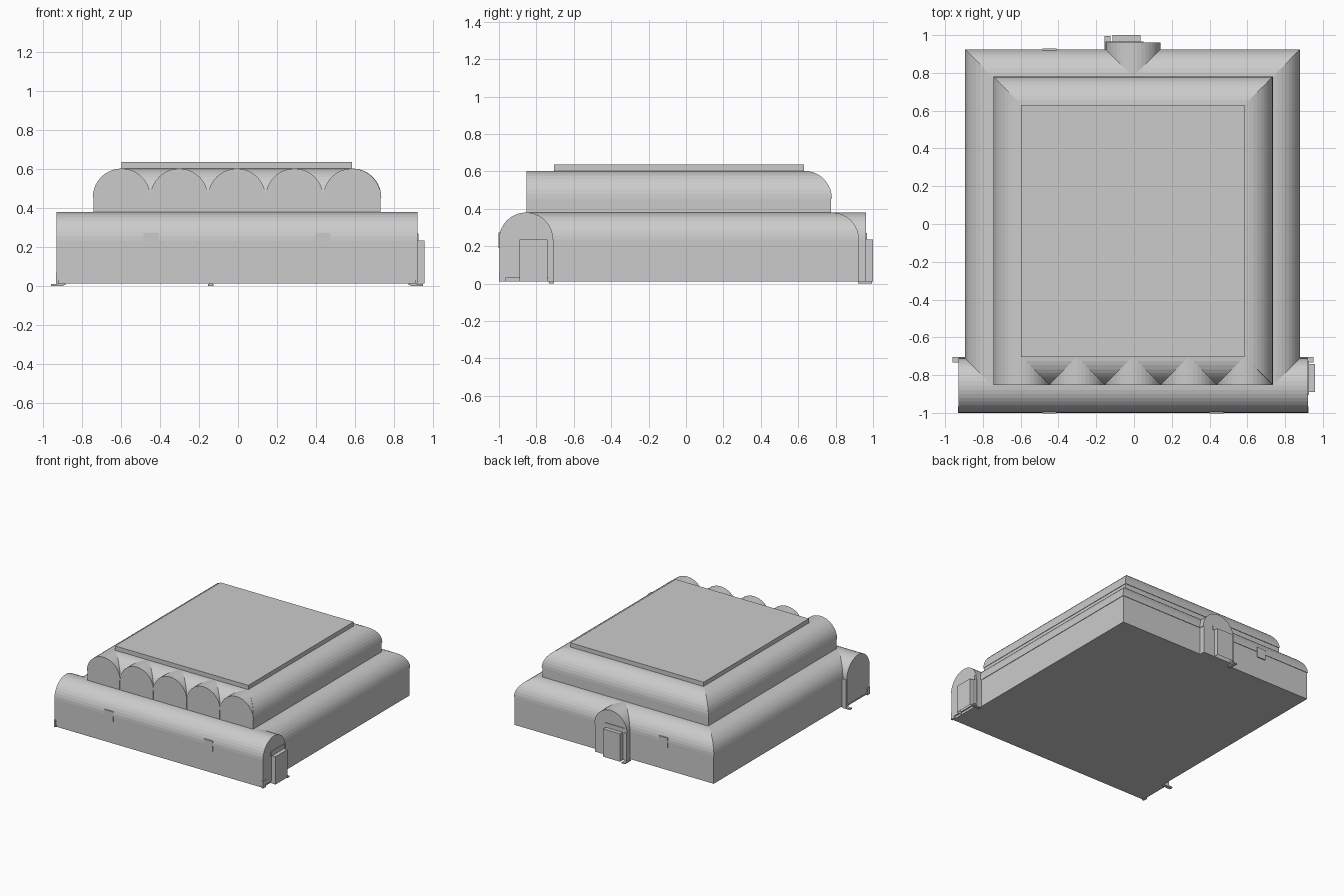
import bpy, bmesh, math

cube = bpy.data.objects.get("Cube")
if cube:
    bpy.data.objects.remove(cube, do_unlink=True)

grey = bpy.data.materials.new("plain_grey")
grey.use_nodes = True
colour = (0.6, 0.6, 0.6, 1)
grey.diffuse_color = colour
grey.node_tree.nodes["Principled BSDF"].inputs["Base Color"].default_value = colour

STEPS = 10      # facets in a quarter vault
LIP = 0.004     # eave overhang above the walls


def finish(name, bm):
    bmesh.ops.recalc_face_normals(bm, faces=bm.faces)
    mesh = bpy.data.meshes.new(name)
    bm.to_mesh(mesh)
    bm.free()
    mesh.materials.append(grey)
    obj = bpy.data.objects.new(name, mesh)
    bpy.context.collection.objects.link(obj)
    return obj


def loft(name, rings, open_bottom=False):
    bm = bmesh.new()
    loops = [[bm.verts.new(p) for p in ring] for ring in rings]
    for low, high in zip(loops, loops[1:]):
        for i in range(len(low)):
            j = (i + 1) % len(low)
            bm.faces.new((low[i], low[j], high[j], high[i]))
    if not open_bottom:
        bm.faces.new(loops[0][::-1])
    bm.faces.new(loops[-1])
    return finish(name, bm)


def rect(x0, x1, y0, y1, z):
    return [(x0, y0, z), (x1, y0, z), (x1, y1, z), (x0, y1, z)]


def box(name, x, y, z, open_bottom=False):
    return loft(name, [rect(*x, *y, z[0]), rect(*x, *y, z[1])], open_bottom)


def tier(name, x, y, z0, eave, r, round_front):
    """Block with a rounded, mitred roof edge over slightly recessed walls."""
    levels = [(LIP, z0), (LIP, eave)]
    for i in range(STEPS + 1):
        a = math.pi / 2 * i / STEPS
        levels.append((r * (1 - math.cos(a)), eave + r * math.sin(a)))
    rings = []
    for d, z in levels:
        front = y[0] + (d if round_front else 0)
        rings.append(rect(x[0] + d, x[1] - d, front, y[1] - d, z))
    return loft(name, rings)


def vault(name, centre, r, ends, z0, eave, along_x=False):
    """Barrel vault on straight walls."""
    outline = [(centre - r + LIP, z0), (centre - r + LIP, eave)]
    for i in range(2 * STEPS + 1):
        a = math.pi * (1 - i / (2 * STEPS))
        outline.append((centre + r * math.cos(a), eave + r * math.sin(a)))
    outline += [(centre + r - LIP, eave), (centre + r - LIP, z0)]
    rings = [[(e, s, z) if along_x else (s, e, z) for s, z in outline] for e in ends]
    return loft(name, rings)


# Lower storey, front hall and plinth
tier("lower_storey", (-0.895, 0.88), (-0.855, 0.925), 0.012, 0.235, 0.145, False)
vault("front_hall", -0.855, 0.145, (-0.93, 0.92), 0.03, 0.235, along_x=True)
box("front_plinth", (-0.92, 0.91), (-0.99, -0.72), (0.012, 0.03))

# Upper storey with five vaulted bays at the front
tier("upper_storey", (-0.745, 0.735), (-0.85, 0.78), 0.37, 0.455, 0.148, True)
for i in range(5):
    vault(f"front_bay_{i + 1}", -0.597 + 0.2955 * i, 0.148, (-0.852, -0.69), 0.37, 0.455)
box("roof_slab", (-0.597, 0.585), (-0.705, 0.63), (0.60, 0.637))

# Back porch
vault("back_porch", -0.005, 0.145, (0.78, 0.962), 0.012, 0.235)
box("back_door", (-0.115, 0.035), (0.95, 1.0), (0.012, 0.235), True)
box("back_door_lintel", (-0.13, 0.05), (0.96, 0.967), (0.235, 0.27))
box("back_downpipe", (-0.15, -0.13), (0.92, 0.968), (0.005, 0.235))
box("back_foot", (-0.155, -0.125), (0.92, 0.995), (0.0, 0.01))

# Side door on the end of the front hall
box("side_door", (0.91, 0.957), (-0.89, -0.74), (0.012, 0.235), True)
box("side_door_lintel", (0.92, 0.926), (-0.905, -0.725), (0.235, 0.27))

# Downpipes and corner guards at both ends of the front hall
for label, end, s in (("left", 0.92, 1), ("right", -0.93, -1)):
    def span(a, b):
        return tuple(sorted((end + s * a, end + s * b)))
    box(f"{label}_downpipe", span(-0.045, -0.004), (-0.735, -0.705), (0.005, 0.235))
    box(f"{label}_foot", span(-0.035, 0.03), (-0.732, -0.705), (0.0, 0.01))
    box(f"{label}_corner_guard", span(-0.012, 0.003), (-1.0, -0.965), (0.012, 0.07))

# Small upright windows set into the eaves
for label, x, y in (("front_right", -0.447, (-1.002, -0.93)),
                    ("front_left", 0.437, (-1.002, -0.93)),
                    ("back", -0.447, (0.85, 0.929))):
    box(f"{label}_window", (x - 0.038, x + 0.038), y, (0.19, 0.272))
